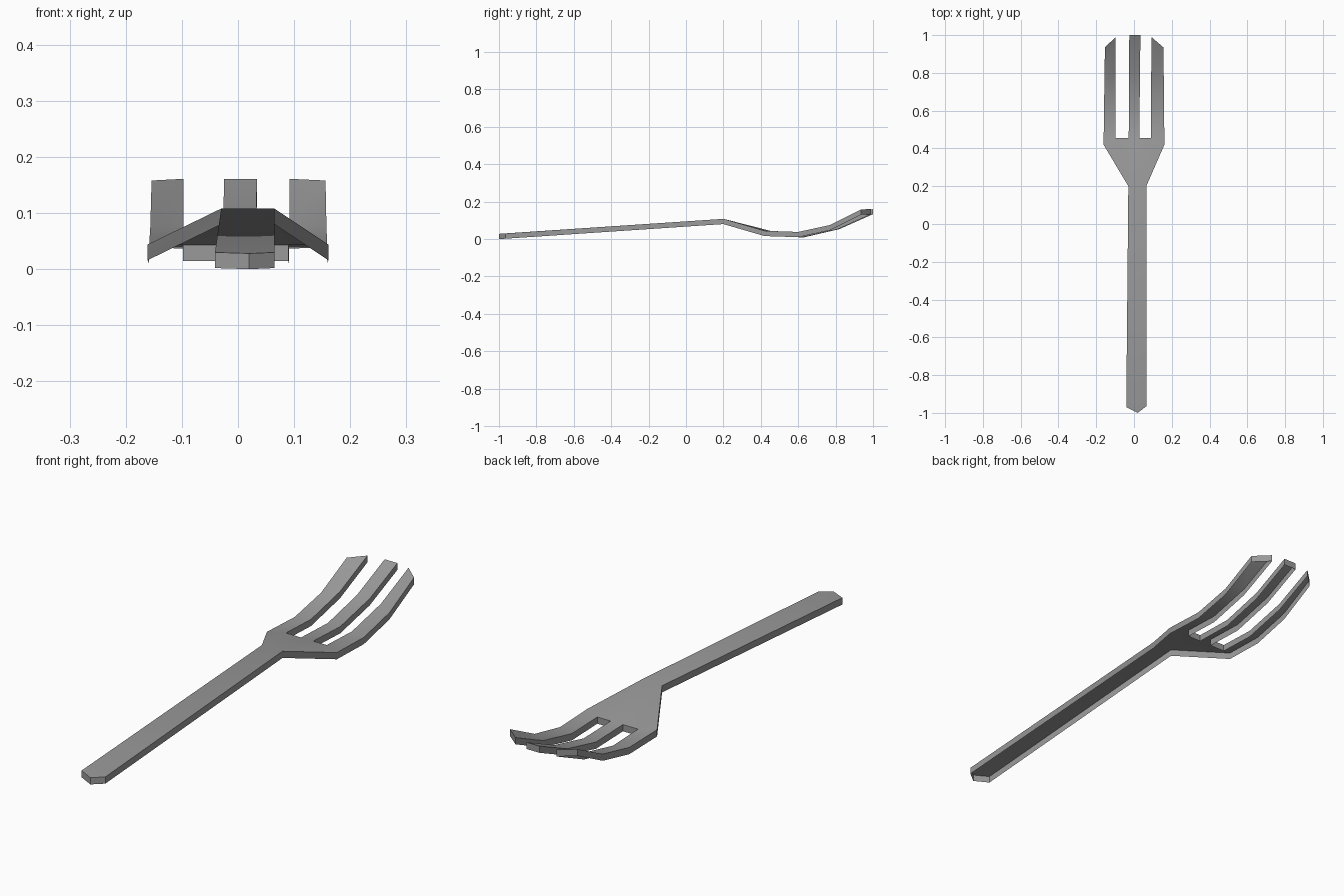
import bpy
import bmesh
import math

cube = bpy.data.objects.get("Cube")
if cube:
    bpy.data.objects.remove(cube, do_unlink=True)

DEPTH = 0.028

steel = bpy.data.materials.new("grey_metal")
steel.use_nodes = True
colour = (0.32, 0.32, 0.32, 1)
steel.diffuse_color = colour
steel.node_tree.nodes["Principled BSDF"].inputs["Base Color"].default_value = colour

bm = bmesh.new()


def points(*coords):
    return [bm.verts.new(c) for c in coords]


def strip(left, right):
    """Bridge two edge paths with quads."""
    for i in range(len(left) - 1):
        bm.faces.new((left[i], right[i], right[i + 1], left[i + 1]))


def edge(x0, x1, profile):
    """Tine edge drifting from x0 to x1 along a (y, z) profile."""
    n = len(profile) - 1
    return points(*[(x0 + (x1 - x0) * i / n, y, z) for i, (y, z) in enumerate(profile)])


# Tines: outer edges curl up sooner than the inner ones
outer = [(0.42, 0.044), (0.60, 0.038), (0.77, 0.075), (0.935, 0.158)]
inner = [(0.455, 0.043), (0.62, 0.037), (0.81, 0.080), (0.99, 0.161)]
middle = [(0.455, 0.043), (0.63, 0.037), (0.82, 0.081), (1.0, 0.161)]
right_out = edge(-0.161, -0.154, outer)
right_in = edge(-0.098, -0.097, inner)
mid_right = edge(-0.028, -0.025, middle)
mid_left = edge(0.028, 0.034, middle)
left_in = edge(0.09, 0.092, inner)
left_out = edge(0.161, 0.156, outer)
strip(right_out, right_in)
strip(mid_right, mid_left)
strip(left_in, left_out)

# Handle with a pointed end
neck_r, neck_l, end_l, tip, end_r = points(
    (-0.03, 0.2, 0.108), (0.065, 0.2, 0.108),
    (0.065, -0.965, 0.030), (0.02, -1.0, 0.028), (-0.041, -0.97, 0.030))
bm.faces.new((end_r, tip, end_l, neck_l, neck_r))

# Shoulder fanning from the neck to the tine roots
for face in (
    (neck_r, right_in[0], right_out[0]),
    (neck_r, mid_right[0], right_in[0]),
    (neck_r, neck_l, mid_left[0], mid_right[0]),
    (neck_l, left_in[0], mid_left[0]),
    (neck_l, left_out[0], left_in[0]),
):
    bm.faces.new(face)

# Rim walls hang from the outline; the underside stays open
rim = [e for e in bm.edges if e.is_boundary]
result = bmesh.ops.extrude_edge_only(bm, edges=rim)
lower = [g for g in result["geom"] if isinstance(g, bmesh.types.BMVert)]
bmesh.ops.translate(bm, verts=lower, vec=(0, 0, -DEPTH))

mesh = bpy.data.meshes.new("fork")
bm.to_mesh(mesh)
bm.free()
mesh.materials.append(steel)
fork = bpy.data.objects.new("fork", mesh)
bpy.context.collection.objects.link(fork)

# Soft bends along the top, crisp rim
bpy.context.view_layer.objects.active = fork
fork.select_set(True)
bpy.ops.object.shade_smooth_by_angle(angle=math.radians(40))
